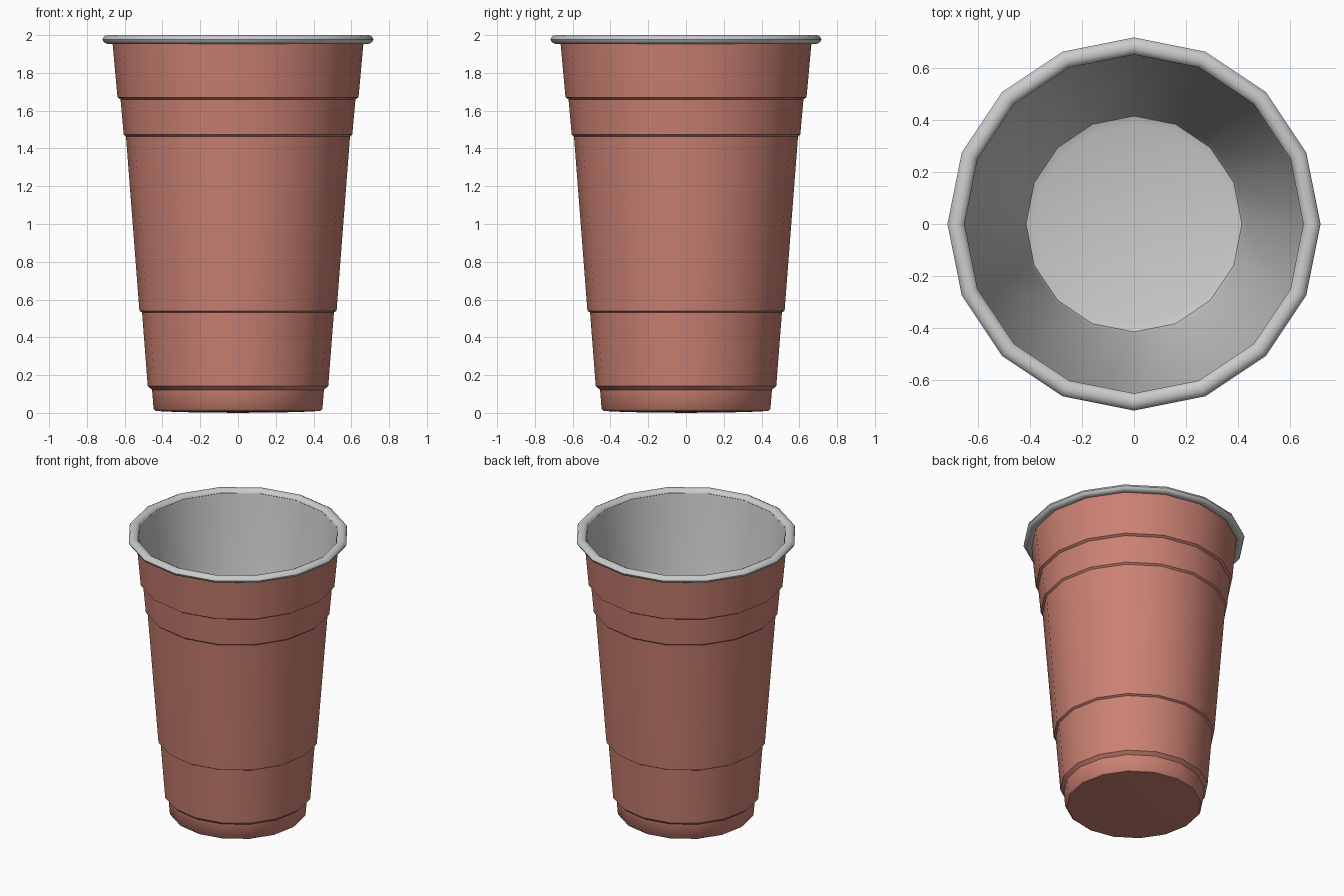
import bpy, bmesh, math

if "Cube" in bpy.data.objects:
    bpy.data.objects.remove(bpy.data.objects["Cube"])

SIDES = 16


def lathe(name, profile, closed=False, color=None):
    """Spin an (r, z) profile round the z axis; points with r = 0 become poles."""
    bm = bmesh.new()
    rings = []
    for r, z in profile:
        if r == 0:
            rings.append([bm.verts.new((0, 0, z))] * SIDES)
        else:
            rings.append([bm.verts.new((r * math.cos(2 * math.pi * i / SIDES),
                                        r * math.sin(2 * math.pi * i / SIDES), z))
                          for i in range(SIDES)])
    pairs = list(zip(rings, rings[1:]))
    if closed:
        pairs.append((rings[-1], rings[0]))
    for a, b in pairs:
        for i in range(SIDES):
            j = (i + 1) % SIDES
            quad = (a[i], a[j], b[j], b[i])
            bm.faces.new(list(dict.fromkeys(quad)))
    mesh = bpy.data.meshes.new(name)
    bm.to_mesh(mesh)
    bm.free()
    obj = bpy.data.objects.new(name, mesh)
    bpy.context.collection.objects.link(obj)
    if color:
        mat = bpy.data.materials.new(name + "_paint")
        mat.diffuse_color = color
        mat.use_nodes = True
        mat.node_tree.nodes["Principled BSDF"].inputs["Base Color"].default_value = mat.diffuse_color
        mesh.materials.append(mat)
    bpy.ops.object.select_all(action='DESELECT')
    obj.select_set(True)
    bpy.context.view_layer.objects.active = obj
    bpy.ops.object.shade_smooth_by_angle(angle=math.radians(40))
    return obj


# Stepped red outside wall and base
lathe("outer_wall", [
    (0, 0.0), (0.31, 0.004), (0.435, 0.01), (0.447, 0.022),
    (0.455, 0.122), (0.472, 0.137),
    (0.478, 0.142), (0.508, 0.532),
    (0.522, 0.540), (0.593, 1.463),
    (0.605, 1.473), (0.622, 1.660),
    (0.638, 1.670), (0.665, 1.965)], color=(0.60, 0.22, 0.17, 1))

# Plain grey lining, drawn from the rim down so it faces inwards
lathe("inner_lining", [
    (0.652, 1.975), (0.645, 1.93), (0.428, 0.07), (0.415, 0.04),
    (0.385, 0.03), (0, 0.03)])

# Rolled lip
cr, cz, rw, rh = 0.684, 1.977, 0.033, 0.023
lathe("rolled_rim", [(cr + rw * math.cos(2 * math.pi * k / 10),
                      cz + rh * math.sin(2 * math.pi * k / 10) / math.sin(math.radians(72)))
                     for k in range(10)], closed=True)
